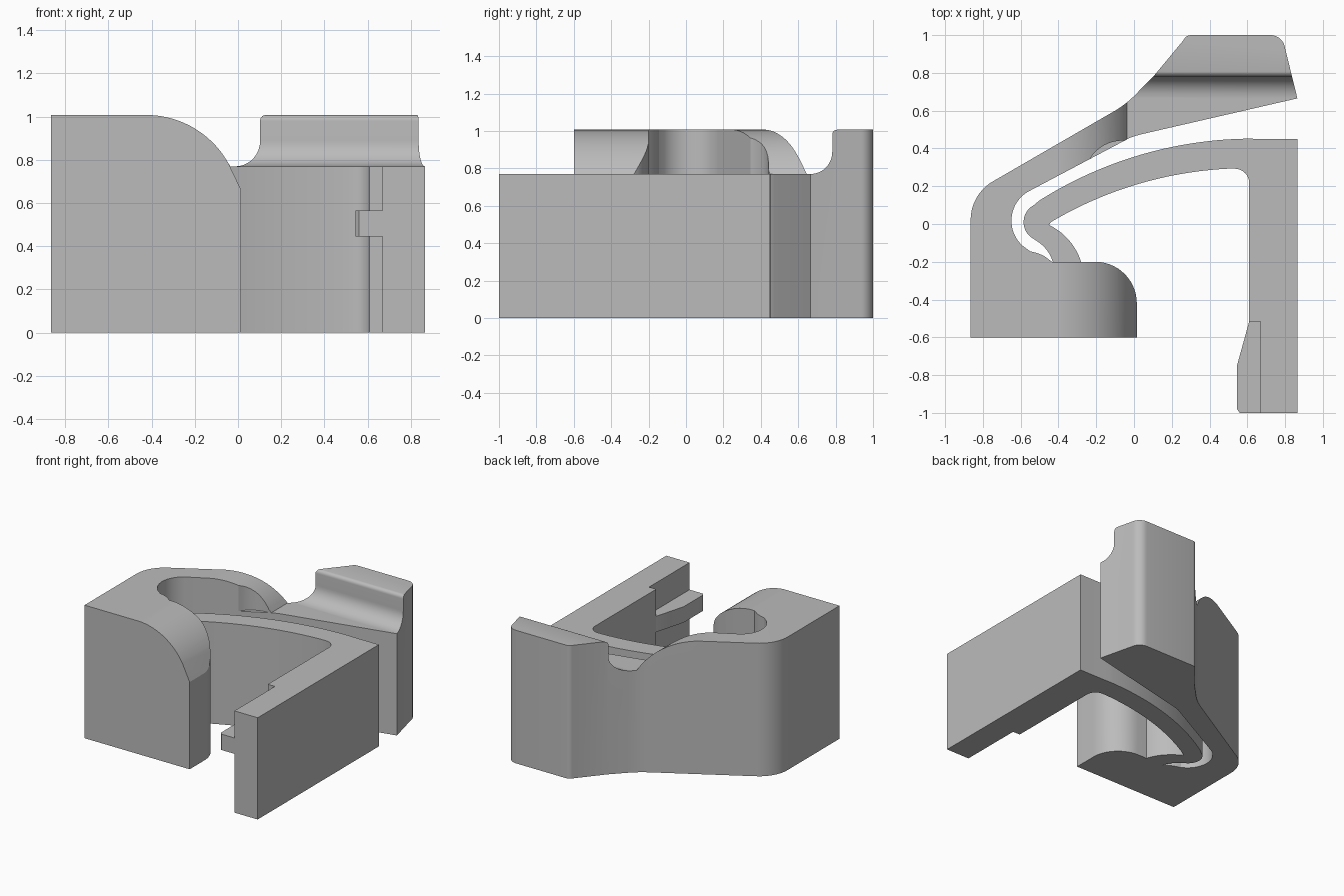
import bpy, bmesh, math
from mathutils import Vector

old = bpy.data.objects.get("Cube")
if old:
    bpy.data.objects.remove(old, do_unlink=True)

grey = bpy.data.materials.new("plain grey")
grey.use_nodes = True
grey.diffuse_color = (0.5, 0.5, 0.5, 1)
grey.node_tree.nodes["Principled BSDF"].inputs["Base Color"].default_value = (0.5, 0.5, 0.5, 1)


def arc(a, b, c, n=14):
    """Points on the circle from a through b to c."""
    (ax, ay), (bx, by), (cx, cy) = a, b, c
    d = 2 * (ax * (by - cy) + bx * (cy - ay) + cx * (ay - by))
    sa, sb, sc = ax * ax + ay * ay, bx * bx + by * by, cx * cx + cy * cy
    ux = (sa * (by - cy) + sb * (cy - ay) + sc * (ay - by)) / d
    uy = (sa * (cx - bx) + sb * (ax - cx) + sc * (bx - ax)) / d
    r = math.hypot(ax - ux, ay - uy)
    t0, t1, t2 = (math.atan2(y - uy, x - ux) for x, y in (a, b, c))
    sweep = (t2 - t0) % math.tau
    if (t1 - t0) % math.tau > sweep:
        sweep -= math.tau
    return [(ux + r * math.cos(t0 + sweep * i / n), uy + r * math.sin(t0 + sweep * i / n))
            for i in range(n + 1)]


def prism(name, pts, lo, hi, axis="z"):
    """Extrude a flat outline along an axis."""
    place = {"z": lambda a, b, h: (a, b, h),
             "y": lambda a, b, h: (a, h, b),
             "x": lambda a, b, h: (h, a, b)}[axis]
    bm = bmesh.new()
    low = [bm.verts.new(place(a, b, lo)) for a, b in pts]
    face = bm.faces.new(low)
    ext = bmesh.ops.extrude_face_region(bm, geom=[face])
    move = Vector(place(0, 0, hi - lo))
    bmesh.ops.translate(bm, vec=move, verts=[v for v in ext["geom"] if isinstance(v, bmesh.types.BMVert)])
    bmesh.ops.recalc_face_normals(bm, faces=bm.faces)
    mesh = bpy.data.meshes.new(name)
    bm.to_mesh(mesh)
    bm.free()
    mesh.materials.append(grey)
    ob = bpy.data.objects.new(name, mesh)
    bpy.context.collection.objects.link(ob)
    return ob


def select(ob):
    bpy.ops.object.select_all(action="DESELECT")
    ob.select_set(True)
    bpy.context.view_layer.objects.active = ob


def boolean(ob, tool, operation):
    """Apply a boolean and discard the tool."""
    mod = ob.modifiers.new("cut", "BOOLEAN")
    mod.object, mod.operation, mod.solver = tool, operation, "EXACT"
    select(ob)
    bpy.ops.object.modifier_apply(modifier=mod.name)
    bpy.data.objects.remove(tool, do_unlink=True)


TOP, DECK, OVER = 1.007, 0.77, 1.2

# Outer body: front block, rounded left wall and long back arm
body_plan = [(-0.865, -0.6), (0.015, -0.6)]
body_plan += arc((0.015, -0.42), (-0.05, -0.264), (-0.2, -0.2))
body_plan += [(-0.435, -0.2)]
body_plan += arc((-0.475, -0.17), (-0.51, -0.155), (-0.55, -0.145), 4)
body_plan += arc((-0.59, -0.115), (-0.648, 0), (-0.563, 0.17), 18)
body_plan += [(-0.02, 0.457), (0.03, 0.473), (0.865, 0.665)]
body_plan += arc((0.8, 0.93), (0.775, 0.98), (0.72, 1.0), 8)
body_plan += arc((0.3, 1.0), (0.28, 0.994), (0.262, 0.973), 5)
body_plan += [(0.11, 0.79)]
body_plan += arc((0.0, 0.677), (-0.05, 0.634), (-0.1, 0.6), 5)
body_plan += arc((-0.743, 0.228), (-0.83, 0.145), (-0.865, 0.02), 10)
body = prism("outer_body", body_plan, 0, TOP)

# Rounded shoulder on the front block
shoulder = arc((-0.4, TOP), (-0.2, 0.945), (-0.046, 0.787), 18)
front_cut = prism("front_shoulder_cutter",
                  shoulder + [(0.015, 0.66), (0.05, 0.6), (0.05, OVER), (-0.4, OVER)],
                  -0.8, 0.0, "y")
boolean(body, front_cut, "DIFFERENCE")

# Saddle in the back arm: shoulder on one side, hollow rise to the tab on the other
saddle = prism("saddle_cutter",
               shoulder + [(-0.036, DECK), (1.1, DECK), (1.1, OVER), (-0.4, OVER)],
               0.1, 1.1, "y")
rise = [(0.0, 0.6), (0.66, 0.6), (0.66, DECK)]
rise += arc((0.67, DECK), (0.748, 0.805), (0.782, 0.89), 10)
rise += arc((0.782, 0.98), (0.789, 0.999), (0.807, TOP), 5)
rise += [(0.807, OVER), (0.0, OVER)]
boolean(saddle, prism("rise_cutter", rise, -0.6, 1.3, "x"), "INTERSECT")
boolean(body, saddle, "DIFFERENCE")

# Small scooped ledge on the inside of the arm
ledge = arc((-0.235, 0.343), (-0.17, 0.41), (-0.05, 0.441), 8) + [(-0.02, 0.39), (-0.2, 0.3)]
boolean(body, prism("ledge_cutter", ledge, DECK, OVER), "DIFFERENCE")

# Curved spring arm running into the straight leg
spring_plan = [(-0.28, -0.2)]
spring_plan += arc((0.865, 0.45), (0.865, 0.45001), (0.864, 0.45), 1)[:1]
spring_plan = arc((-0.28, -0.2), (-0.345, -0.085), (-0.45, -0.005), 10)
spring_plan += arc((-0.44, 0.01), (0.0, 0.205), (0.5, 0.293), 24)
spring_plan += arc((0.53, 0.293), (0.588, 0.27), (0.61, 0.21), 8)
spring_plan += [(0.61, -0.515), (0.67, -0.515), (0.67, -1), (0.865, -1), (0.865, 0.45), (0.67, 0.45)]
spring_plan += arc((0.61, 0.452), (0.03, 0.365), (-0.5, 0.125), 28)
spring_plan += arc((-0.53, 0.1), (-0.585, 0.01), (-0.53, -0.08), 10)
spring_plan += arc((-0.5, -0.1), (-0.46, -0.14), (-0.43, -0.2), 6)
spring = prism("spring_arm_and_leg", spring_plan, 0, DECK)

# Catch on the inner side of the leg
hook_plan = [(0.67, -1), (0.67, -0.515), (0.61, -0.515), (0.545, -0.75), (0.545, -0.98), (0.56, -1)]
hook = prism("catch", hook_plan, 0.445, 0.565)

for ob in (body, spring, hook):
    select(ob)
    bpy.ops.object.shade_smooth_by_angle(angle=math.radians(25))
